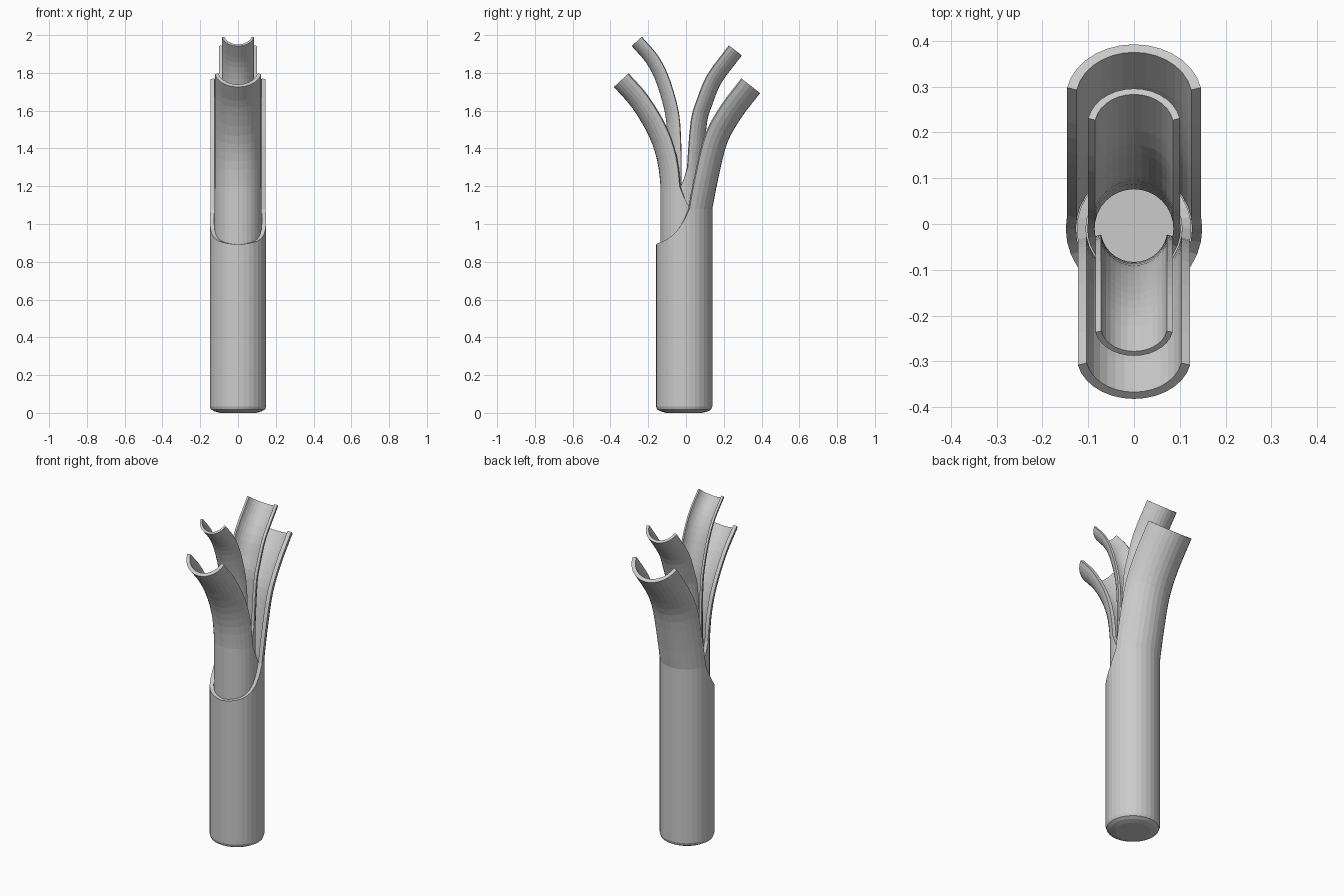
import bpy, bmesh, math
from mathutils import Vector

if "Cube" in bpy.data.objects:
    bpy.data.objects.remove(bpy.data.objects["Cube"])

N = 32          # sides of every sheath
CY = -0.01      # y of the stalk axis


def smooth_path(pts, steps=3):
    """Catmull-Rom path through the (y, z) points."""
    p = [Vector(q) for q in pts]
    p = [p[0] - Vector((0, 0.1))] + p + [2 * p[-1] - p[-2]]
    out = []
    for a, b, c, d in zip(p, p[1:], p[2:], p[3:]):
        for k in range(steps):
            t = k / steps
            out.append(0.5 * (2 * b + (c - a) * t + (2 * a - 5 * b + 4 * c - d) * t ** 2
                              + (3 * b - a - 3 * c + d) * t ** 3))
    return out + [p[-2]]


def leaf(name, r, wall, side, base, spine, half=False):
    """Tube with a cut-away front whose far side continues into a curling half-round leaf.
    base: (radius, z) rings; side: +1 curls back, -1 curls forward."""
    bm = bmesh.new()
    path = smooth_path(spine)
    top = path[0].y
    angles = [2 * math.pi * i / N for i in range(N)]

    def rim(a):
        # height of the cut edge around the sheath
        d = abs((math.degrees(a) + 90 + 180) % 360 - 180)
        t = min(d / 90, 1.125)
        return top - 1.08 + 0.89 + 0.03 * t + 0.1 * t ** 4 if t < 1.125 else top

    # sheath rings
    rings = [[bm.verts.new((side * rr * math.cos(a), CY + side * rr * math.sin(a), z))
              for a in angles] for rr, z in base]
    rings.append([bm.verts.new((side * r * math.cos(a), CY + side * r * math.sin(a), rim(a)))
                  for a in angles])
    cols = range(1, N // 2 - 1)
    for lo, hi in zip(rings, rings[1:]):
        for i in (cols if half else range(N)):
            j = (i + 1) % N
            bm.faces.new((lo[i], lo[j], hi[j], hi[i]))
    if len(base) > 1:
        bm.faces.new(rings[0][::-1])

    # curling leaf
    prev = rings[-1]
    for k in range(1, len(path)):
        tan = (path[min(k + 1, len(path) - 1)] - path[k - 1]).normalized()
        n = Vector((tan.y, -tan.x)) * side
        row = {}
        for i in range(1, N // 2):
            a = angles[i]
            q = path[k] + n * r * math.sin(a)
            row[i] = bm.verts.new((side * r * math.cos(a), q.x, q.y))
        for i in cols:
            bm.faces.new((prev[i], prev[i + 1], row[i + 1], row[i]))
        prev = row

    for v in [v for v in bm.verts if not v.link_faces]:
        bm.verts.remove(v)
    me = bpy.data.meshes.new(name)
    bm.to_mesh(me)
    bm.free()
    ob = bpy.data.objects.new(name, me)
    bpy.context.collection.objects.link(ob)
    mod = ob.modifiers.new("wall", 'SOLIDIFY')
    mod.thickness = wall
    mod.offset = -1
    return ob


# outer sheath with the rounded closed foot, curling back
leaf("outer_leaf", 0.149, 0.022, 1,
     [(0.095, 0.0), (0.125, 0.008), (0.143, 0.018), (0.149, 0.035)],
     [(CY, 1.08), (0.03, 1.295), (0.08, 1.485), (0.165, 1.64), (0.275, 1.785)])

# second leaf, curling forward
leaf("second_leaf", 0.125, 0.020, -1, [(0.125, 0.85)],
     [(CY, 1.2), (-0.03, 1.36), (-0.084, 1.52), (-0.185, 1.69), (-0.29, 1.81)])

# third leaf, curling back
leaf("third_leaf", 0.102, 0.016, 1, [(0.102, 0.85)],
     [(CY, 1.3), (0.01, 1.55), (0.045, 1.67), (0.10, 1.80), (0.215, 1.955)])

# innermost leaf, curling forward
leaf("inner_leaf", 0.086, 0.013, -1, [(0.086, 0.85)],
     [(CY, 1.35), (-0.018, 1.54), (-0.04, 1.66), (-0.085, 1.80), (-0.142, 1.905), (-0.224, 2.0)],
     half=True)

# flat core closing the inside of the stalk
bpy.ops.mesh.primitive_cylinder_add(vertices=N, radius=0.127, depth=0.03,
                                    location=(0, CY, 0.85))
bpy.context.object.name = "core"
